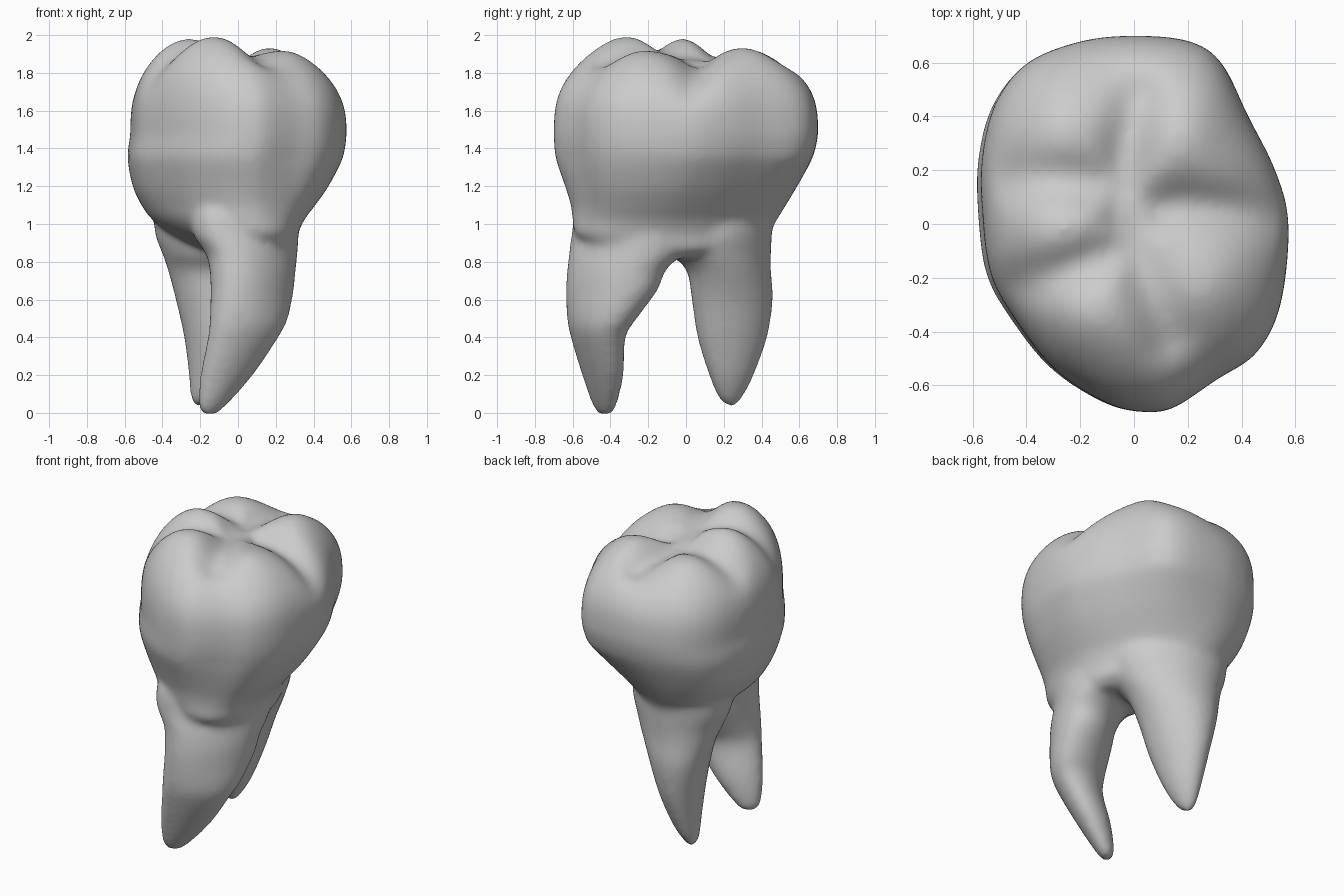
import bpy
import bmesh
import math
from mathutils import Vector

cube = bpy.data.objects.get("Cube")
if cube:
    bpy.data.objects.remove(cube)


def spline(points, steps, closed=False):
    """Smooth curve through the points, of any dimension."""
    count = len(points)
    pick = (lambda i: points[i % count]) if closed else (
        lambda i: points[min(max(i, 0), count - 1)])
    result = []
    for i in range(count if closed else count - 1):
        a, b, c, d = (Vector(pick(i + k)) for k in (-1, 0, 1, 2))
        for s in range(steps):
            t = s / steps
            result.append(b + (c - a) * t / 2
                          + (a * 2 - b * 5 + c * 4 - d) * t * t / 2
                          + (b * 3 - a - c * 3 + d) * t ** 3 / 2)
    if not closed:
        result.append(Vector(points[-1]))
    return result


def add_skin(bm, rings):
    """Closed skin over a stack of rings."""
    loops = [[bm.verts.new(p) for p in ring] for ring in rings]
    n = len(loops[0])
    for low, high in zip(loops, loops[1:]):
        for i in range(n):
            j = (i + 1) % n
            bm.faces.new((low[i], low[j], high[j], high[i]))
    bm.faces.new(loops[0][::-1])
    bm.faces.new(loops[-1])


def fit_rings(rows, shape_at):
    """Fit the unit outline for each height into rows of
    (z, x min, x max, y min, y max)."""
    rings = []
    for z, x0, x1, y0, y1 in spline(rows, 5):
        rings.append([Vector(((x0 + x1) / 2 + u * (x1 - x0) / 2,
                              (y0 + y1) / 2 + v * (y1 - y0) / 2, z))
                      for u, v in shape_at(z)])
    return rings


def oval(turns, skew):
    """Unit oval, leaning along the diagonal by the skew angle."""
    return [Vector((math.cos(t - skew / 2), math.sin(t + skew / 2))) for t in turns]


# Chewing surface: cusps and back rim (x, y, height), and the fissures between
CUSPS = [(-.17, -.36, 2.04), (-.3, -.05, 2.02), (-.27, .36, 1.97),
         (.2, .33, 1.97), (.27, -.24, 1.95), (.08, .57, 1.91)]
FISSURES = [[(.02, .47), (-.05, .2), (-.04, 0), (.03, -.2), (.12, -.42)],
            [(-.06, .15), (-.45, .16)],
            [(-.05, -.1), (-.25, -.17), (-.48, -.24)],
            [(-.04, .03), (.2, .08), (.5, .03)]]


def segment_distance(p, a, b):
    t = max(0, min(1, (p - a).dot(b - a) / (b - a).length_squared))
    return (p - a - (b - a) * t).length


def chewing_height(x, y):
    soft = .025
    total = sum(math.exp((h - .44 * math.sqrt((x - cx) ** 2 + (y - cy) ** 2 + .01)
                          - 1.8) / soft) for cx, cy, h in CUSPS)
    z = 1.8 + soft * math.log(total)
    p = Vector((x, y))
    gap = min(segment_distance(p, Vector(a), Vector(b))
              for line in FISSURES for a, b in zip(line, line[1:]))
    return z + .03 - .06 * math.exp(-(gap / .09) ** 2)


# Crown outline seen from above, turning into a leaning oval at the neck
OUTLINE = [(0, .7), (.2, .68), (.32, .6), (.42, .4), (.52, .2), (.57, 0),
           (.54, -.3), (.45, -.48), (.3, -.58), (.15, -.68), (.05, -.7),
           (-.1, -.67), (-.3, -.54), (-.45, -.35), (-.54, -.18),
           (-.57, .05), (-.57, .25), (-.52, .45), (-.4, .6), (-.2, .68)]
outline = [Vector((p.x / .57, p.y / .7)) for p in spline(OUTLINE[::-1], 5, True)]
neck = oval([math.atan2(p.y, p.x) for p in outline], -.3)


def crown_shape(z):
    blend = max(0, min(1, (z - .95) / .4))
    return [a.lerp(b, blend) for a, b in zip(neck, outline)]


# Crown flank from the fork of the roots up to its widest level
CROWN = [(.82, -.06, .24, -.22, .1), (.87, -.2, .295, -.46, .34),
         (.94, -.34, .315, -.58, .43), (1.02, -.45, .35, -.6, .48),
         (1.1, -.51, .41, -.61, .53), (1.2, -.555, .48, -.64, .59),
         (1.35, -.58, .555, -.69, .67), (1.47, -.565, .575, -.7, .7)]
crown = fit_rings(CROWN, crown_shape)
widest = crown[-1]
base = widest[0].z

# Crown dome, rising from the widest level into the cusps
STEPS = 36
for k in range(1, STEPS):
    spread = math.cos(k / STEPS * math.pi / 2) ** .64
    rise = (1 - spread ** 3.2) ** (1 / 3.2)
    ring = []
    for p in widest:
        x, y = p.x * spread, p.y * spread
        ring.append(Vector((x, y, base + rise * (chewing_height(x, y) - base))))
    crown.append(ring)

# Roots, from tip to neck, ending inside the crown
FRONT_ROOT = [(-.015, -.17, -.13, -.45, -.41), (.03, -.21, -.07, -.49, -.37),
              (.2, -.2, .08, -.55, -.33), (.4, -.16, .215, -.61, -.32),
              (.5, -.15, .265, -.63, -.26), (.65, -.145, .295, -.635, -.15),
              (.75, -.15, .305, -.63, -.11), (.84, -.17, .315, -.62, -.03),
              (.95, -.24, .32, -.605, 0), (1.08, -.24, .3, -.58, 0),
              (1.2, -.2, .24, -.48, 0)]
BACK_ROOT = [(.035, -.23, -.19, .22, .26), (.08, -.25, -.15, .17, .3),
             (.2, -.26, -.08, .12, .36), (.4, -.285, 0, .06, .43),
             (.6, -.33, .075, .03, .46), (.75, -.37, .15, .005, .45),
             (.84, -.4, .2, -.07, .45), (.95, -.44, .24, -.1, .455),
             (1.08, -.44, .22, -.1, .46), (1.2, -.38, .16, -.05, .4)]

bm = bmesh.new()
add_skin(bm, crown)
TURNS = [i * math.tau / 40 for i in range(40)]
for rows, skew in ((FRONT_ROOT, .38), (BACK_ROOT, -.2)):
    ring = oval(TURNS, skew)
    add_skin(bm, fit_rings(rows, lambda z: ring))
bmesh.ops.recalc_face_normals(bm, faces=bm.faces)
mesh = bpy.data.meshes.new("tooth")
bm.to_mesh(mesh)
bm.free()
tooth = bpy.data.objects.new("tooth", mesh)
bpy.context.collection.objects.link(tooth)

# Blend crown and roots into one soft surface
remesh = tooth.modifiers.new("blend", "REMESH")
remesh.mode = "VOXEL"
remesh.voxel_size = .018
remesh.use_smooth_shade = True
smooth = tooth.modifiers.new("soften", "SMOOTH")
smooth.factor = .5
smooth.iterations = 16

# Plain grey enamel
enamel = bpy.data.materials.new("enamel grey")
enamel.use_nodes = True
colour = (.6, .6, .6, 1)
enamel.diffuse_color = colour
enamel.node_tree.nodes["Principled BSDF"].inputs["Base Color"].default_value = colour
mesh.materials.append(enamel)
